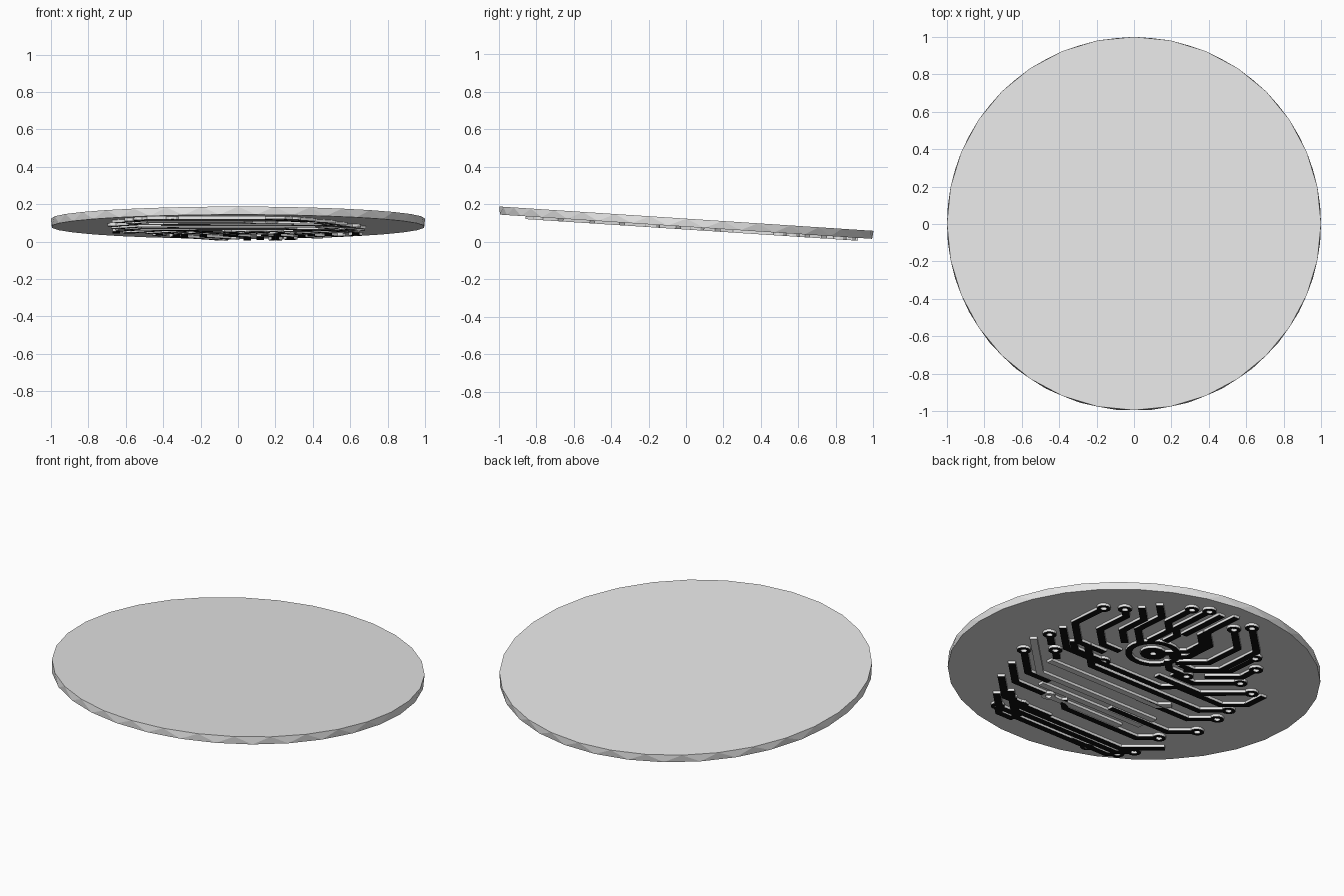
import bpy, bmesh, math
from mathutils import Matrix, Vector

cube = bpy.data.objects.get("Cube")
if cube:
    bpy.data.objects.remove(cube, do_unlink=True)

THICK, RAISE, WIDTH, PAD = 0.043, 0.015, 0.04, 0.038
TILT = Matrix.Translation((0, 0, 0.08)) @ Matrix.Rotation(-math.atan(0.065), 4, 'X')


def material(name, value):
    mat = bpy.data.materials.new(name)
    mat.use_nodes = True
    colour = (value, value, value, 1)
    mat.diffuse_color = colour
    mat.node_tree.nodes["Principled BSDF"].inputs["Base Color"].default_value = colour
    return mat


grey = material("light grey", 0.8)
black = material("black", 0.005)


def finish(bm, name, cap=0):
    bmesh.ops.recalc_face_normals(bm, faces=bm.faces)
    bm.normal_update()
    for f in bm.faces:
        f.material_index = cap if f.normal.z < -0.9 else 0
    mesh = bpy.data.meshes.new(name)
    bm.to_mesh(mesh)
    bm.free()
    mesh.materials.append(grey)
    mesh.materials.append(black)
    obj = bpy.data.objects.new(name, mesh)
    bpy.context.collection.objects.link(obj)
    obj.matrix_world = TILT
    return obj


def circle(bm, radius, z, sides, centre=(0, 0), phase=0.0):
    return [bm.verts.new((centre[0] + radius * math.cos(math.tau * (i + phase) / sides),
                          centre[1] + radius * math.sin(math.tau * (i + phase) / sides), z))
            for i in range(sides)]


# Disc: two rings half a step apart, joined by a rim of triangles
SIDES = 32
bm = bmesh.new()
low = circle(bm, 1, 0, SIDES, phase=0.5)
high = circle(bm, 1, THICK, SIDES)
bm.faces.new(low)
bm.faces.new(high)
for i in range(SIDES):
    j = (i + 1) % SIDES
    bm.faces.new((high[i], high[j], low[i]))
    bm.faces.new((low[i], high[j], low[j]))
finish(bm, "disc")

# Compass directions across the underside
N, E, S, W = Vector((0, 1)), Vector((1, 0)), Vector((0, -1)), Vector((-1, 0))
NE, NW, SE, SW = [(a + b).normalized() for a, b in ((N, E), (N, W), (S, E), (S, W))]


def ring(bm, centre, outer, inner, sides=12):
    loops = [circle(bm, r, z, sides, centre) for r, z in
             ((outer, 0.001), (outer, -RAISE), (inner, -RAISE), (inner, 0.001))]
    for a, b in zip(loops, loops[1:] + loops[:1]):
        for i in range(sides):
            j = (i + 1) % sides
            bm.faces.new((a[i], a[j], b[j], b[i]))


def ribbon(bm, points):
    dirs = [(b - a).normalized() for a, b in zip(points, points[1:])]
    rows = []
    for i, p in enumerate(points):
        before, after = dirs[max(i - 1, 0)], dirs[min(i, len(dirs) - 1)]
        mitre = (before + after).normalized()
        side = Vector((-mitre.y, mitre.x)) * WIDTH / 2 / mitre.dot(after)
        rows.append([bm.verts.new((*q, z)) for q, z in
                     ((p + side, 0.001), (p - side, 0.001), (p - side, -RAISE), (p + side, -RAISE))])
    for a, b in zip(rows, rows[1:]):
        for i in range(4):
            j = (i + 1) % 4
            bm.faces.new((a[i], a[j], b[j], b[i]))
    bm.faces.new(rows[0])
    bm.faces.new(rows[-1])


def trace(bm, x, y, *moves, pad=True):
    """A raised track: optional ring pad, then direction and length pairs."""
    p = Vector((x, y))
    if pad:
        ring(bm, p, PAD, PAD * 0.45)
    points = [p + moves[0] * PAD * 0.8 if pad else p]
    for d, length in zip(moves[::2], moves[1::2]):
        p = p + d * length
        points.append(p)
    ribbon(bm, points)


# Hub: outer and inner ring with a short link
bm = bmesh.new()
HUB = (0.10, 0.28)
ring(bm, HUB, 0.15, 0.115, 24)
ring(bm, HUB, 0.07, 0.03, 16)
trace(bm, *HUB, NW, 0.12)
finish(bm, "hub", 1)

# Tracks above the hub
bm = bmesh.new()
trace(bm, 0.63, 0.50, S, 0.24, SW, 0.22, W, 0.18)
trace(bm, 0.54, 0.57, SW, 0.08, S, 0.22, SW, 0.17, W, 0.12)
trace(bm, 0.49, 0.65, SW, 0.14, S, 0.18, SW, 0.14, pad=False)
trace(bm, 0.44, 0.74, SW, 0.14, S, 0.2, SW, 0.16, pad=False)
trace(bm, 0.28, 0.82, S, 0.2, SW, 0.1, S, 0.17)
trace(bm, 0.20, 0.87, S, 0.28, SW, 0.08, S, 0.1)
trace(bm, 0.12, 0.88, S, 0.32, pad=False)
trace(bm, 0.05, 0.92, S, 0.3, SW, 0.1, S, 0.12, SE, 0.06, pad=False)
finish(bm, "upper_tracks", 1)

# Tracks curling round the hub
bm = bmesh.new()
trace(bm, -0.03, 0.80, SW, 0.22, S, 0.24, SE, 0.18)
trace(bm, -0.09, 0.88, SW, 0.28, S, 0.3, SE, 0.2)
trace(bm, 0.06, 0.68, SW, 0.17, S, 0.18, SE, 0.1, pad=False)
trace(bm, -0.42, 0.52, S, 0.12, SE, 0.2)
trace(bm, -0.33, 0.62, S, 0.2, SE, 0.2, E, 0.1)
trace(bm, -0.46, 0.34, SE, 0.25, E, 0.15)
trace(bm, -0.58, 0.29, SE, 0.28, E, 0.3)
trace(bm, -0.65, 0.31, S, 0.14, SE, 0.14, E, 0.3, pad=False)
trace(bm, 0.23, 0.02, E, 0.2, NE, 0.1)
trace(bm, -0.20, 0.20, E, 0.12, NE, 0.1)
finish(bm, "hub_tracks", 1)

# Long tracks running across the lower half
bm = bmesh.new()
trace(bm, -0.62, 0.05, SE, 0.16, E, 0.75, NE, 0.25)
trace(bm, -0.64, -0.07, SE, 0.16, E, 0.35)
trace(bm, -0.66, -0.26, SE, 0.16, E, 0.4)
trace(bm, -0.56, -0.46, SE, 0.12, E, 0.5, NE, 0.1)
trace(bm, -0.66, -0.53, SE, 0.24, E, 0.75, NE, 0.15, pad=False)
trace(bm, -0.57, -0.68, SE, 0.1, E, 0.7, NE, 0.15)
trace(bm, -0.52, -0.76, SE, 0.06, E, 0.25)
trace(bm, -0.35, -0.81, E, 0.5, NE, 0.22)
trace(bm, 0.64, 0.17, SW, 0.24, W, 0.65, NW, 0.1, pad=False)
trace(bm, 0.64, 0.06, SW, 0.12)
finish(bm, "long_tracks", 1)

# Short tracks along the left edge
bm = bmesh.new()
trace(bm, 0.30, -0.78, SW, 0.08, W, 0.1)
trace(bm, 0.40, -0.67, SW, 0.16, W, 0.15, pad=False)
trace(bm, 0.51, -0.50, SW, 0.24, W, 0.15, pad=False)
trace(bm, 0.57, -0.34, SW, 0.22, W, 0.2, pad=False)
trace(bm, 0.62, -0.18, SW, 0.26, W, 0.15)
trace(bm, 0.50, -0.06, SW, 0.1)
trace(bm, 0.22, -0.68, W, 0.2)
finish(bm, "edge_tracks", 1)

# Plain tracks without dark caps
bm = bmesh.new()
trace(bm, 0.67, -0.04, SW, 0.4, W, 0.8, pad=False)
trace(bm, 0.44, -0.18, W, 0.75, NW, 0.08, pad=False)
trace(bm, 0.30, -0.42, W, 0.7, pad=False)
trace(bm, 0.18, -0.50, W, 0.5)
finish(bm, "plain_tracks")
